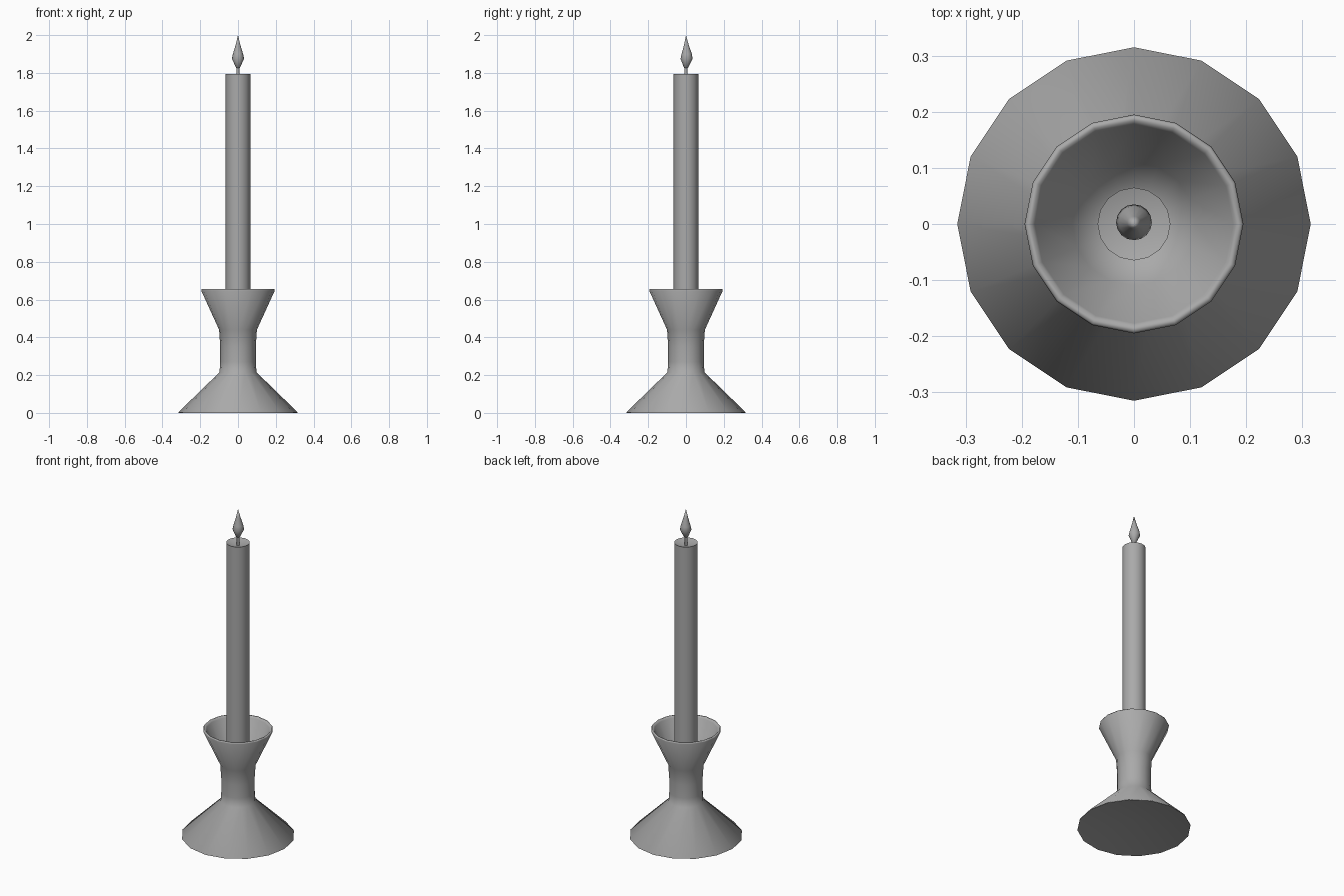
import bpy
import bmesh
from math import cos, sin, pi, radians

cube = bpy.data.objects.get("Cube")
if cube:
    bpy.data.objects.remove(cube)

# One plain grey for every part
GREY = (0.4, 0.4, 0.4, 1.0)
grey = bpy.data.materials.new("plain grey")
grey.use_nodes = True
grey.diffuse_color = GREY
grey.node_tree.nodes["Principled BSDF"].inputs["Base Color"].default_value = GREY


def lathe(name, profile, sides=16, angle=75):
    """Spin (radius, height, optional y shift) points round the z axis."""
    bm = bmesh.new()
    rings = []
    for r, z, *shift in profile:
        dy = shift[0] if shift else 0
        if r == 0:
            rings.append([bm.verts.new((0, dy, z))] * sides)
        else:
            rings.append([bm.verts.new((r * cos(2 * pi * i / sides),
                                        r * sin(2 * pi * i / sides) + dy, z))
                          for i in range(sides)])
    for low, high in zip(rings, rings[1:]):
        for i in range(sides):
            j = (i + 1) % sides
            corners = dict.fromkeys((low[i], low[j], high[j], high[i]))
            bm.faces.new(list(corners))
    bmesh.ops.recalc_face_normals(bm, faces=bm.faces)
    mesh = bpy.data.meshes.new(name)
    bm.to_mesh(mesh)
    bm.free()
    mesh.materials.append(grey)
    obj = bpy.data.objects.new(name, mesh)
    bpy.context.collection.objects.link(obj)
    bpy.ops.object.select_all(action="DESELECT")
    obj.select_set(True)
    bpy.context.view_layer.objects.active = obj
    bpy.ops.object.shade_smooth_by_angle(angle=radians(angle))


# Holder: hollowed foot, narrow neck and open cup with a soft thin lip
lathe("holder", [
    (0, 0.05), (0.315, 0), (0.315, 0.004),
    (0.098, 0.215), (0.094, 0.27), (0.094, 0.35), (0.1, 0.44),
    (0.195, 0.648), (0.192, 0.655), (0.184, 0.655), (0.177, 0.645),
    (0.11, 0.5), (0.07, 0.46), (0.04, 0.45), (0, 0.45),
])

# Candle with a dished top
lathe("candle", [(0, 0.44), (0.065, 0.44), (0.065, 1.795), (0, 1.775)])

# Wick
lathe("wick", [(0, 1.77), (0.008, 1.77), (0.008, 1.835), (0, 1.835)], sides=8)

# Flame, leaning very slightly
lathe("flame", [
    (0, 1.822), (0.011, 1.828), (0.032, 1.875, 0.003),
    (0.027, 1.9, 0.004), (0.012, 1.95, 0.002), (0, 2.0),
])
